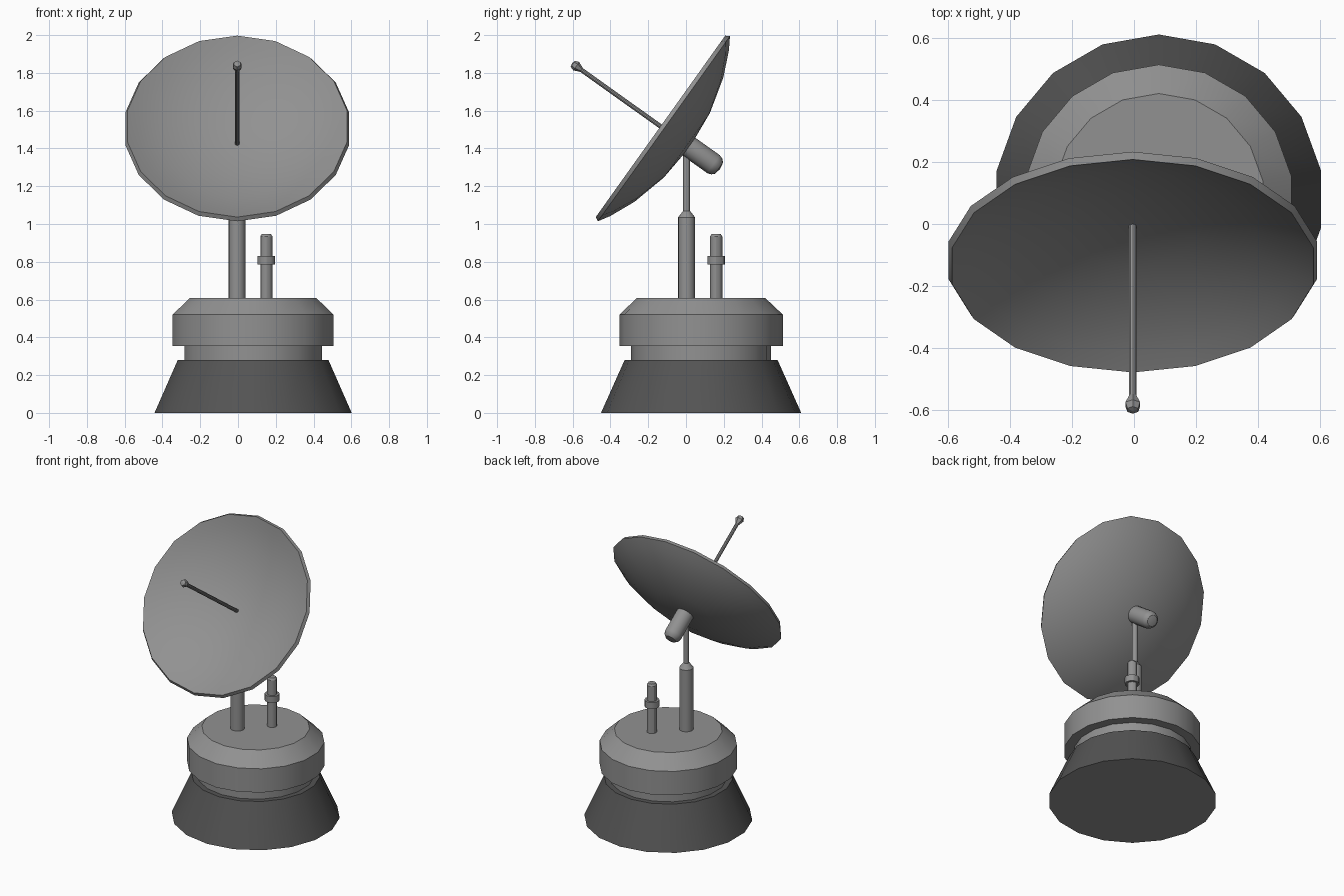
import bpy, bmesh, math
from mathutils import Vector, Matrix

if "Cube" in bpy.data.objects:
    bpy.data.objects.remove(bpy.data.objects["Cube"])


def material(name, value):
    m = bpy.data.materials.new(name)
    m.use_nodes = True
    colour = (value, value, value, 1)
    m.diffuse_color = colour
    m.node_tree.nodes["Principled BSDF"].inputs["Base Color"].default_value = colour
    return m


GREY = material("mid grey", 0.285)
DARK = material("dark grey", 0.088)


def finish(obj, mat, smooth=30):
    obj.data.materials.append(mat)
    bpy.ops.object.select_all(action="DESELECT")
    obj.select_set(True)
    bpy.context.view_layer.objects.active = obj
    bpy.ops.object.shade_smooth_by_angle(angle=math.radians(smooth))
    return obj


def lathe(name, profile, mat, sides=18, place=Matrix()):
    """Revolve (radius, height) points about local z; zero radius makes a pole."""
    bm = bmesh.new()
    rings = []
    for r, h in profile:
        if r == 0:
            rings.append([bm.verts.new((0, 0, h))] * sides)
            continue
        angles = [math.pi / 2 + math.tau * i / sides for i in range(sides)]
        rings.append([bm.verts.new((r * math.cos(a), r * math.sin(a), h)) for a in angles])
    for low, high in zip(rings, rings[1:]):
        for i in range(sides):
            j = (i + 1) % sides
            corners = list(dict.fromkeys((low[i], low[j], high[j], high[i])))
            bm.faces.new(corners)
    for ring in (rings[0], rings[-1]):
        if ring[0] is not ring[1]:
            bm.faces.new(ring)
    bmesh.ops.recalc_face_normals(bm, faces=bm.faces)
    bm.transform(place)
    mesh = bpy.data.meshes.new(name)
    bm.to_mesh(mesh)
    bm.free()
    obj = bpy.data.objects.new(name, mesh)
    bpy.context.collection.objects.link(obj)
    return finish(obj, mat)


# Base skirt: dark sides, lighter underside
drum = Matrix.Translation((0.08, 0.08, 0))
skirt = lathe("base_skirt", [(0.53, 0), (0.405, 0.28)], DARK, place=drum)
skirt.data.materials.append(GREY)
for face in skirt.data.polygons:
    face.material_index = 1 if face.normal.z < -0.9 else 0

# Tiered drum
lathe("drum_neck", [(0.37, 0.27), (0.37, 0.36)], GREY, place=drum)
lathe("drum_body", [(0.433, 0.355), (0.433, 0.52), (0.34, 0.608)], GREY, place=drum)

# Mast with a thinner upper section
lathe("mast", [(0.045, 0.6), (0.045, 1.035), (0.018, 1.07), (0.018, 1.39)],
      GREY, 16, Matrix.Translation((-0.005, 0.003, 0)))

# Small pipe with a collar
pipe = Matrix.Translation((0.15, 0.16, 0))
lathe("pipe", [(0.032, 0.6), (0.032, 0.935), (0.024, 0.947)], GREY, 12, pipe)
lathe("pipe_collar", [(0.047, 0.785), (0.047, 0.83)], GREY, 12, pipe)

# Tilted dish frame: local z looks out of the dish, origin at the rim centre
aim = Vector((0, -0.814, 0.581)).normalized()
up = Vector((0, 0.581, 0.814)).normalized()
side = up.cross(aim)
tilt = Matrix((side, up, aim)).transposed().to_4x4()
tilt.translation = (-0.004, -0.135, 1.517)

lathe("dish", [(0, -0.158), (0.205, -0.14), (0.4, -0.09), (0.53, -0.033), (0.59, 0),
               (0.602, -0.022), (0.54, -0.06), (0.405, -0.12), (0.21, -0.172), (0, -0.19)],
      GREY, 18, tilt)
motor = lathe("dish_motor", [(0.058, -0.17), (0.058, -0.345), (0.051, -0.366),
                             (0.036, -0.381), (0, -0.388)], GREY, 16, tilt)
finish(motor, GREY, 45)
lathe("feed_rod", [(0.012, -0.17), (0.012, 0.545)], GREY, 10, tilt)

# Faceted knob: flared toward the tip, narrowing onto the rod
knob = lathe("feed_knob", [(0.013, 0.515), (0.027, 0.548), (0.02, 0.57), (0, 0.575)],
             GREY, 6, tilt)
finish(knob, GREY, 10)
